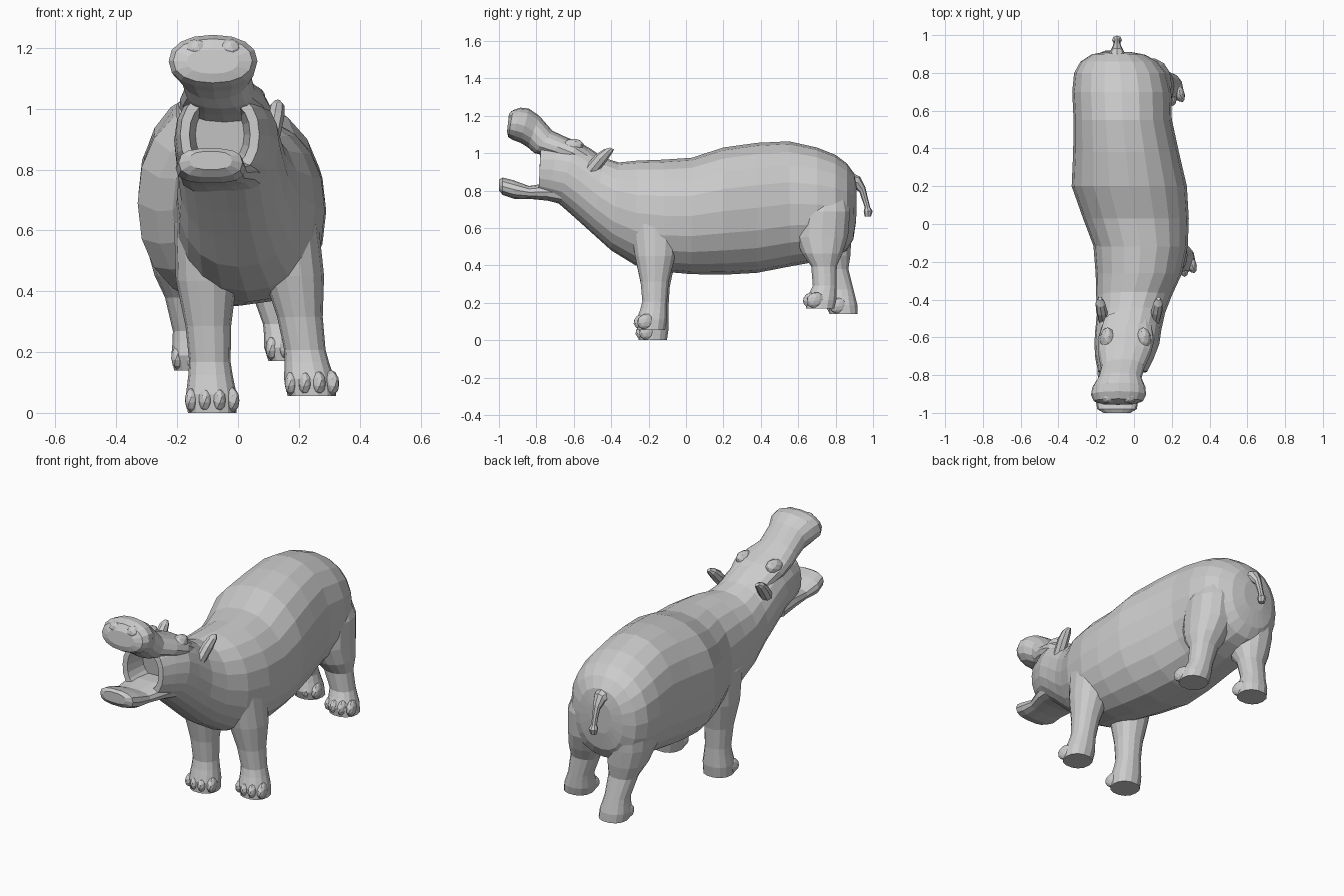
import bpy, bmesh
from math import sin, cos, pi
from mathutils import Vector, Matrix, Euler


def finish(name, bm):
    bmesh.ops.recalc_face_normals(bm, faces=bm.faces[:])
    me = bpy.data.meshes.new(name)
    bm.to_mesh(me)
    bm.free()
    ob = bpy.data.objects.new(name, me)
    bpy.context.collection.objects.link(ob)
    return ob


def loft(bm, rings, n=16, square=1.0):
    """Skin oval rings: (centre x, half width, y/z of one end, y/z of other end)."""
    def power(v):
        return (1 if v >= 0 else -1) * abs(v) ** square
    loops = []
    for cx, hw, y1, z1, y2, z2 in rings:
        mid = Vector((cx, (y1 + y2) / 2, (z1 + z2) / 2))
        up = Vector((0, (y1 - y2) / 2, (z1 - z2) / 2))
        loops.append([bm.verts.new(mid + Vector((hw * power(cos(a)), 0, 0)) + up * power(sin(a)))
                      for a in (2 * pi * i / n for i in range(n))])
    for a, b in zip(loops, loops[1:]):
        for i in range(n):
            j = (i + 1) % n
            bm.faces.new((a[i], a[j], b[j], b[i]))
    bm.faces.new(loops[0])
    bm.faces.new(loops[-1])


def lofted(name, rings, n=16, square=1.0):
    bm = bmesh.new()
    loft(bm, rings, n, square)
    return finish(name, bm)


def blob(bm, loc, size, rot=(0, 0, 0), sub=2):
    m = Matrix.LocRotScale(Vector(loc), Euler(rot), Vector(size))
    bmesh.ops.create_icosphere(bm, subdivisions=sub, radius=1, matrix=m)


# Torso, neck and cheeks in one skin, ending in a hollow mouth
lofted("body", [
    (-.09, .07, .912, .82, .91, .64), (-.085, .14, .90, .89, .895, .54),
    (-.078, .205, .86, .945, .86, .48), (-.072, .245, .80, .99, .80, .45),
    (-.065, .262, .70, 1.03, .70, .42), (-.06, .26, .55, 1.063, .56, .395),
    (-.042, .28, .38, 1.055, .38, .36), (-.025, .305, .20, 1.03, .20, .35),
    (.01, .28, .03, .975, .03, .353), (.035, .25, -.12, .965, -.11, .365),
    (.025, .228, -.26, .96, -.27, .40), (0, .20, -.36, .95, -.40, .48),
    (-.015, .18, -.44, .975, -.50, .57), (-.03, .175, -.52, 1.03, -.60, .66),
    (-.038, .172, -.59, 1.06, -.68, .73), (-.05, .155, -.68, 1.07, -.74, .75),
    (-.06, .13, -.775, 1.06, -.79, .77), (-.06, .10, -.78, 1.03, -.785, .80),
    (-.06, .08, -.68, 1.01, -.66, .82)], 20, .9)

# Raised upper jaw flowing from the forehead into a wide muzzle
lofted("upper_jaw", [
    (-.035, .13, -.46, .985, -.60, .93), (-.042, .15, -.56, 1.055, -.66, .95),
    (-.05, .14, -.64, 1.085, -.73, .98), (-.06, .115, -.715, 1.12, -.81, 1.0),
    (-.075, .115, -.785, 1.20, -.845, 1.03), (-.08, .14, -.84, 1.238, -.885, 1.055),
    (-.082, .146, -.885, 1.243, -.925, 1.07), (-.083, .13, -.925, 1.23, -.95, 1.085),
    (-.084, .085, -.948, 1.195, -.957, 1.115)], 16, .9)

# Dropped lower jaw with raised front lip
lofted("lower_jaw", [
    (-.05, .14, -.62, .84, -.64, .72), (-.065, .13, -.74, .84, -.74, .745),
    (-.08, .11, -.84, .825, -.84, .755), (-.09, .115, -.92, .855, -.92, .755),
    (-.09, .105, -.98, .87, -.98, .775), (-.09, .07, -1.0, .86, -1.0, .80)], 14, .75)

# Brows with eyes, nostrils, and ears
for side, s in (("left", -1), ("right", 1)):
    bm = bmesh.new()
    blob(bm, (-.045 + s * .095, -.615, 1.03), (.042, .07, .045), (.3, 0, 0))
    finish(side + "_eye_brow", bm)
    bm = bmesh.new()
    blob(bm, (-.082 + s * .055, -.915, 1.195), (.04, .035, .035), (.6, 0, 0))
    finish(side + "_nostril", bm)

    # Leaf-shaped ear flaring outwards
    base = -.025 + s * .125
    lofted(side + "_ear", [
        (base, .025, -.53, .85, -.58, .84), (base + s * .012, .028, -.47, .90, -.535, .93),
        (base + s * .022, .03, -.425, .955, -.485, .99),
        (base + s * .028, .025, -.395, 1.0, -.44, 1.02),
        (base + s * .03, .01, -.385, 1.02, -.405, 1.03)], 8)


# Legs: profile rows are (height fraction, half width, back y, front y)
FRONT = [(1.2, .05, .03, -.14), (1, .10, .07, -.20), (.7, .10, .045, -.175),
         (.46, .075, .01, -.145), (.27, .068, 0, -.135), (.2, .073, 0, -.145),
         (.1, .083, 0, -.165), (0, .08, -.01, -.165)]
HIND = [(1.5, .05, .03, -.14), (1.15, .12, .07, -.22), (.85, .12, .06, -.23),
        (.65, .105, .03, -.19), (.5, .08, 0, -.14), (.27, .068, 0, -.13),
        (.2, .073, 0, -.145), (.1, .083, 0, -.17), (0, .08, -.01, -.165)]


def leg(name, top, foot, floor, profile):
    bm = bmesh.new()
    rings = []
    for f, hw, back, front in profile:
        t = min(1, f * 1.1)
        x = foot[0] + (top[0] - foot[0]) * t
        y = foot[1] + (top[1] - foot[1]) * t
        z = floor + f * (.62 - floor)
        rings.append((x, hw, y + back, z, y + front, z))
    loft(bm, rings, 14, .9)
    # Four rounded toes fanned across the front of the foot
    for k in (-1.5, -.5, .5, 1.5):
        blob(bm, (foot[0] + k * .041, foot[1] - .14 + abs(k) * .018, floor + .043),
             (.026, .05, .043), (.2, 0, k * .2))
    return finish(name, bm)


leg("front_right_leg", (.165, -.10), (.243, -.10), .055, FRONT)
leg("front_left_leg", (-.11, -.10), (-.085, -.09), .0, FRONT)
leg("hind_right_leg", (.08, .81), (.18, .805), .17, HIND)
leg("hind_left_leg", (-.185, .82), (-.13, .93), .14, HIND)

# Short tail hanging from the rump with a tufted tip
lofted("tail", [
    (-.09, .055, .87, .90, .88, .80), (-.09, .035, .93, .875, .905, .81),
    (-.09, .022, .958, .82, .928, .79), (-.09, .016, .975, .75, .945, .74),
    (-.09, .017, .985, .71, .955, .71), (-.09, .026, .998, .69, .95, .69),
    (-.09, .018, .988, .66, .955, .66)], 8)
